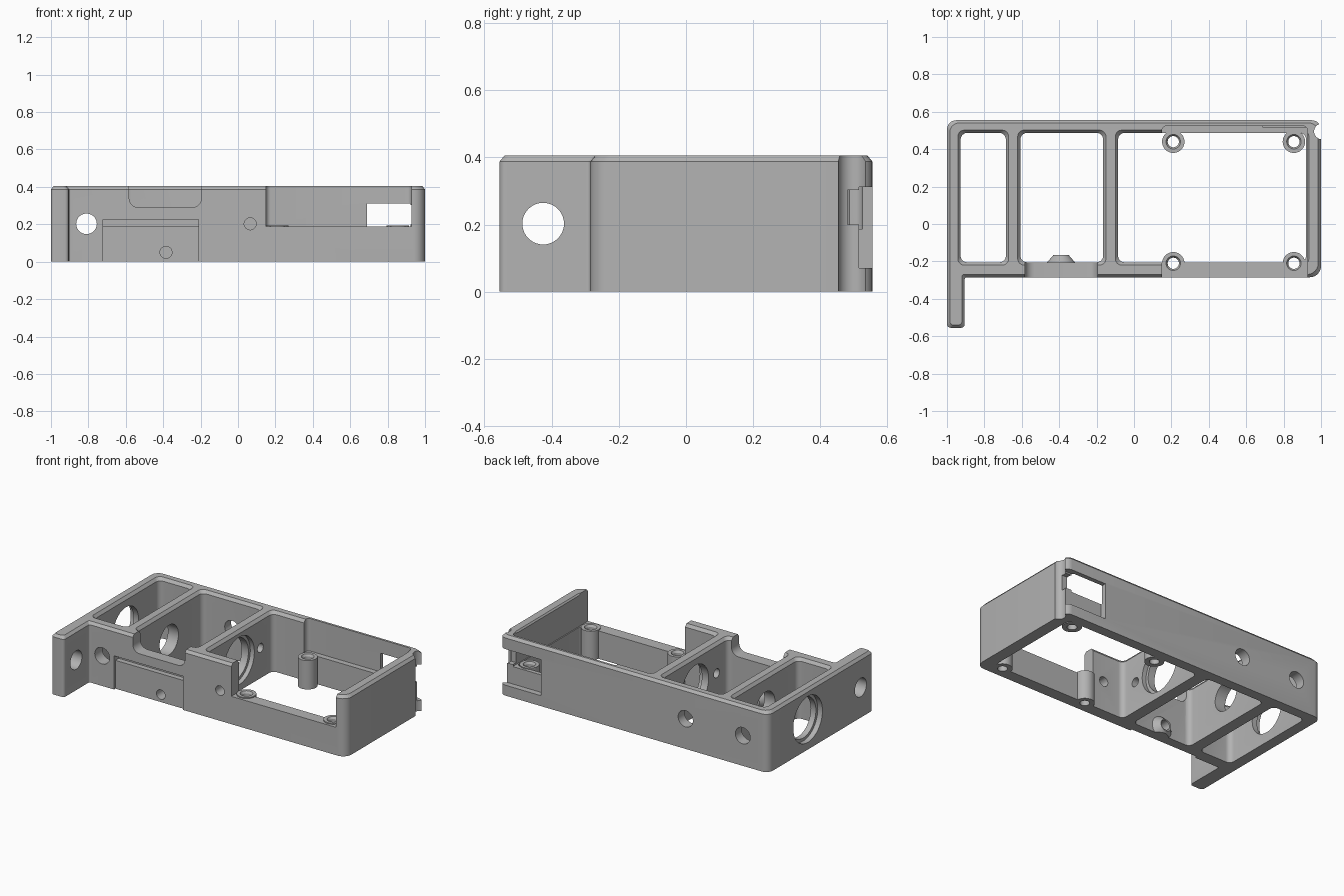
import bpy, bmesh, math
from mathutils import Vector, Matrix

cube = bpy.data.objects.get("Cube")
if cube:
    bpy.data.objects.remove(cube, do_unlink=True)

TOP = 0.405          # overall height
MID = TOP / 2        # axis height of the side bores
BORE_Y = 0.135       # axis of the large bores

grey = bpy.data.materials.new("plain_grey")
grey.use_nodes = True
tone = (0.45, 0.45, 0.45, 1)
grey.diffuse_color = tone
grey.node_tree.nodes["Principled BSDF"].inputs["Base Color"].default_value = tone


def make_object(name, bm):
    bmesh.ops.recalc_face_normals(bm, faces=bm.faces)
    mesh = bpy.data.meshes.new(name)
    bm.to_mesh(mesh)
    bm.free()
    mesh.materials.append(grey)
    obj = bpy.data.objects.new(name, mesh)
    bpy.context.collection.objects.link(obj)
    return obj


def rounded(corners, inset, steps=6):
    """Right-angled outline, inset and with filleted corners."""
    points = []
    for i, (x, y, r) in enumerate(corners):
        p = Vector((x, y))
        before = (p - Vector(corners[i - 1][:2])).normalized()
        after = (Vector(corners[(i + 1) % len(corners)][:2]) - p).normalized()
        p += inset * (before.orthogonal() + after.orthogonal())
        centre = p + r * (after - before)
        for k in range(steps + 1):
            t = math.pi / 2 * k / steps
            points.append(centre + r * (before * math.sin(t) - after * math.cos(t)))
    return points


def prism(name, corners, levels):
    """Loft an outline through (height, inset) levels."""
    bm = bmesh.new()
    rings = [[bm.verts.new((p.x, p.y, z)) for p in rounded(corners, inset)]
             for z, inset in levels]
    n = len(rings[0])
    for low, high in zip(rings, rings[1:]):
        for i in range(n):
            j = (i + 1) % n
            bm.faces.new((low[i], low[j], high[j], high[i]))
    bm.faces.new(rings[0][::-1])
    bm.faces.new(rings[-1])
    return make_object(name, bm)


def rect(x0, x1, y0, y1, r):
    return [(x0, y0, r), (x1, y0, r), (x1, y1, r), (x0, y1, r)]


def box(name, x0, x1, y0, y1, z0, z1):
    bm = bmesh.new()
    bmesh.ops.create_cube(bm, size=1)
    bm.transform(Matrix.Translation(((x0 + x1) / 2, (y0 + y1) / 2, (z0 + z1) / 2))
                 @ Matrix.Diagonal((x1 - x0, y1 - y0, z1 - z0, 1)))
    return make_object(name, bm)


def rod(name, axis, centre, r, length, r_end=None):
    bm = bmesh.new()
    bmesh.ops.create_cone(bm, cap_ends=True, segments=40, radius1=r,
                          radius2=r if r_end is None else r_end, depth=length)
    turn = Vector((0, 0, 1)).rotation_difference(Vector(axis)).to_matrix().to_4x4()
    bm.transform(Matrix.Translation(centre) @ turn)
    return make_object(name, bm)


X, Y, Z = (1, 0, 0), (0, 1, 0), (0, 0, 1)

# Frame body with its end flange and chamfered top
frame = prism("enclosure_frame", [
    (-1, -0.555, 0.02), (-0.905, -0.555, 0.02), (-0.905, -0.285, 0.01),
    (1, -0.285, 0.06), (1, 0.555, 0.05), (-1, 0.555, 0.05)],
    [(0, 0), (TOP - 0.018, 0), (TOP, 0.015)])


def combine(tool, operation="DIFFERENCE"):
    mod = frame.modifiers.new(tool.name, "BOOLEAN")
    mod.operation = operation
    mod.solver = "EXACT"
    mod.object = tool
    bpy.context.view_layer.objects.active = frame
    bpy.ops.object.modifier_apply(modifier=mod.name)
    bpy.data.objects.remove(tool, do_unlink=True)


# Three open bays with flared rims
for x0, x1 in ((-0.927, -0.685), (-0.607, -0.165), (-0.085, 0.92)):
    combine(prism("bay", rect(x0, x1, -0.205, 0.487, 0.035),
                  [(-0.1, 0), (TOP - 0.02, 0), (TOP + 0.02, -0.03)]))

# Upper pocket that opens the front of the long bay
combine(prism("upper_pocket", rect(0.15, 0.927, -0.5, 0.525, 0.025),
              [(0.187, 0), (0.6, 0)]))

# Mounting posts and the tapered screw boss
posts = [(x, y) for x in (0.21, 0.855) for y in (-0.21, 0.44)]
for x, y in posts:
    combine(rod("mounting_post", Z, (x, y, 0.097), 0.06, 0.194), "UNION")
combine(rod("screw_boss", Y, (-0.39, -0.2, 0.05), 0.1, 0.07, 0.04), "UNION")
combine(box("boss_trim", -0.6, -0.2, -0.4, 0.2, -0.2, 0))
for x, y in posts:
    combine(rod("post_hole", Z, (x, y, 0.1), 0.03, 0.4))
    combine(rod("post_countersink", Z, (x, y, 0.188), 0.03, 0.016, 0.04))

# Front wall: rounded notch, recessed panel and deep slot
notch = prism("notch", rect(-0.582, -0.195, -0.6, -0.295, 0.05), [(-0.4, 0), (-0.19, 0)])
notch.data.transform(Matrix.Rotation(math.pi / 2, 4, "X"))
notch.data.transform(Matrix.Translation((0, -0.59, 0.89)))
combine(notch)
combine(box("panel_recess", -0.722, -0.21, -0.4, -0.27, -0.1, 0.2))
combine(box("panel_slot", -0.722, -0.21, -0.4, -0.235, 0.19, 0.226))

# Bores through the front and back walls
for name, x, y, z, r in (
        ("cable_bore", -0.81, -0.25, MID, 0.055),
        ("back_bore", -0.81, 0.52, MID, 0.055),
        ("back_bore", -0.385, 0.52, MID, 0.055),
        ("screw_hole", 0.065, -0.25, MID, 0.032),
        ("screw_hole", -0.385, -0.22, 0.05, 0.032)):
    combine(rod(name, Y, (x, y, z), r, 0.18))

# Bores through the end wall, dividers and flange
for name, x, y, r, length in (
        ("end_bore", -0.96, BORE_Y, 0.135, 0.2),
        ("end_counterbore", -1.0, BORE_Y, 0.155, 0.07),
        ("divider_bore", -0.645, BORE_Y, 0.1, 0.14),
        ("divider_bore", -0.125, BORE_Y, 0.14, 0.14),
        ("divider_counterbore", -0.08, BORE_Y, 0.16, 0.07),
        ("divider_screw_hole", -0.125, BORE_Y - 0.225, 0.03, 0.14),
        ("divider_screw_hole", -0.125, BORE_Y + 0.225, 0.03, 0.14),
        ("flange_bore", -0.95, -0.425, 0.062, 0.3)):
    combine(rod(name, X, (x, y, MID), r, length))

# Back corner: port recess, side opening and finger groove
combine(box("port_recess", 0.69, 1.1, 0.515, 0.7, 0.07, 0.312))
combine(box("port_side", 0.9, 1.1, 0.48, 0.52, 0.2, 0.302))
combine(rod("corner_groove", Z, (1.005, 0.495, 0.2), 0.042, 0.6))

bpy.ops.object.select_all(action="DESELECT")
frame.select_set(True)
bpy.context.view_layer.objects.active = frame
bpy.ops.object.shade_smooth_by_angle(angle=math.radians(30))
